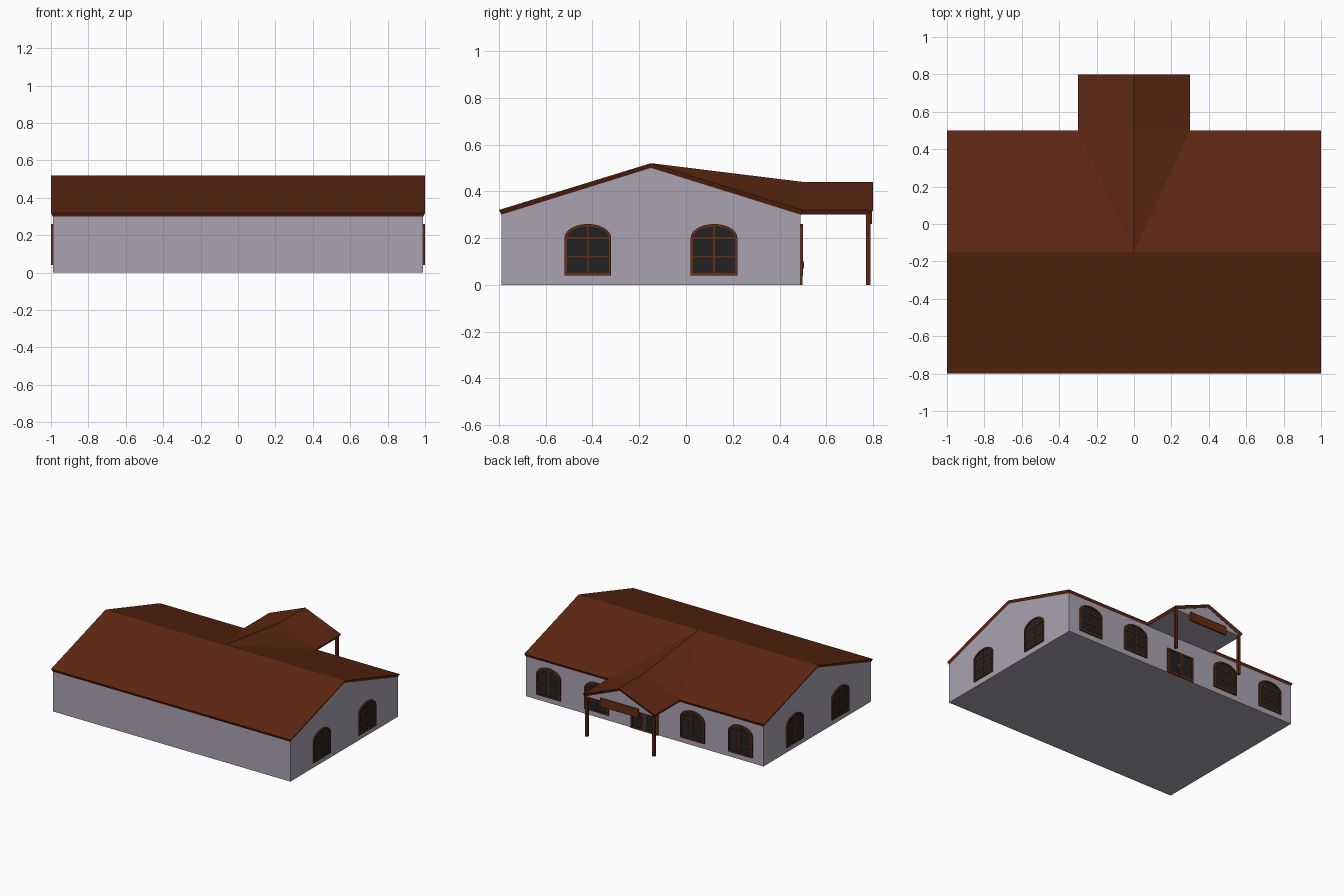
import bpy, bmesh, math

if "Cube" in bpy.data.objects:
    bpy.data.objects.remove(bpy.data.objects["Cube"])


def material(name, rgb):
    m = bpy.data.materials.new(name)
    m.diffuse_color = (*rgb, 1)
    m.use_nodes = True
    m.node_tree.nodes["Principled BSDF"].inputs["Base Color"].default_value = m.diffuse_color
    return m


WALL = material("pale_grey_wall", (0.40, 0.365, 0.44))
ROOF = material("dark_brown_roof", (0.11, 0.02, 0.006))
TRIM = material("brown_trim", (0.14, 0.026, 0.007))
GLASS = material("dark_glass", (0.016, 0.016, 0.017))
METAL = material("grey_metal", (0.10, 0.10, 0.10))


def mesh_object(name, verts, faces, mat):
    bm = bmesh.new()
    vs = [bm.verts.new(v) for v in verts]
    for f in faces:
        bm.faces.new([vs[i] for i in f])
    bmesh.ops.recalc_face_normals(bm, faces=bm.faces)
    me = bpy.data.meshes.new(name)
    bm.to_mesh(me)
    bm.free()
    me.materials.append(mat)
    ob = bpy.data.objects.new(name, me)
    bpy.context.collection.objects.link(ob)
    return ob


def loft(name, ring_a, ring_b, mat):
    """Closed solid between two matching outlines."""
    n = len(ring_a)
    faces = [(i, (i + 1) % n, n + (i + 1) % n, n + i) for i in range(n)]
    faces += [tuple(range(n)), tuple(range(n, 2 * n))]
    return mesh_object(name, ring_a + ring_b, faces, mat)


def box(name, place, u0, u1, z0, z1, d0, d1, mat):
    ring = [(u0, z0), (u1, z0), (u1, z1), (u0, z1)]
    return loft(name, [place(u, z, d0) for u, z in ring],
                [place(u, z, d1) for u, z in ring], mat)


def back_place(u, z, d):        # d is distance out from the back wall
    return (u, 0.49 + d, z)


def side_place(s):              # d is distance out from a side wall
    return lambda u, z, d: (s * (0.99 + d), u, z)


def world_place(u, z, d):
    return (u, d, z)


# main house body with gable ends
prof = [(-0.79, 0), (0.49, 0), (0.49, 0.30), (-0.15, 0.50), (-0.79, 0.30)]
loft("house_walls", [(-0.99, y, z) for y, z in prof],
     [(0.99, y, z) for y, z in prof], WALL)

# main roof slab, edges tapering inward at the bottom
slab_faces = []


def roof_slab(name, top, low, t_ends, b_ends, place):
    verts = []
    for t, b in zip(t_ends, b_ends):
        verts += [place(t, *p) for p in top] + [place(b, *p) for p in low]
    faces = [(0, 1, 7, 6), (1, 2, 8, 7), (3, 4, 10, 9), (4, 5, 11, 10),
             (0, 3, 9, 6), (2, 5, 11, 8)]
    for o in (0, 6):
        faces += [(o, o + 1, o + 4, o + 3), (o + 1, o + 2, o + 5, o + 4)]
    return mesh_object(name, verts, faces, ROOF)


roof_slab("main_roof", [(-0.8, 0.32), (-0.15, 0.52), (0.5, 0.32)],
          [(-0.79, 0.30), (-0.15, 0.50), (0.49, 0.30)],
          (-1, 1), (-0.99, 0.99), lambda t, y, z: (t, y, z))

# porch roof, its join to the main ridge, and the gable under it
roof_slab("porch_roof", [(-0.3, 0.32), (0, 0.44), (0.3, 0.32)],
          [(-0.29, 0.30), (0, 0.42), (0.29, 0.30)],
          (0.5, 0.8), (0.49, 0.79), lambda t, x, z: (x, t, z))
mesh_object("porch_roof_join",
            [(0, -0.15, 0.52), (0, 0.5, 0.44), (0.3, 0.5, 0.32), (-0.3, 0.5, 0.32)],
            [(0, 2, 1), (0, 1, 3)], ROOF)
tri = [(-0.29, 0.30), (0.29, 0.30), (0, 0.42)]
loft("porch_gable", [(x, 0.485, z) for x, z in tri],
     [(x, 0.788, z) for x, z in tri], WALL)

# porch posts and the blank board between them
for s, side in ((-1, "left"), (1, "right")):
    box(f"porch_post_{side}", world_place, s * 0.28 - 0.01, s * 0.28 + 0.01,
        0, 0.305, 0.77, 0.79, ROOF)
box("porch_board", world_place, -0.16, 0.16, 0.26, 0.325, 0.782, 0.796, TRIM)


# arched windows
def arch(u, w, z0, rise, place, d, n=14):
    pts = [(u - w, z0), (u + w, z0)]
    for i in range(n + 1):
        a = math.pi * i / n
        pts.append((u + w * math.cos(a), 0.20 + rise * math.sin(a)))
    return [place(p, z, d) for p, z in pts]


def window(name, u, place):
    rings = [arch(u, 0.10, 0.04, 0.06, place, 0), arch(u, 0.10, 0.04, 0.06, place, 0.01),
             arch(u, 0.09, 0.05, 0.05, place, 0.01), arch(u, 0.09, 0.05, 0.05, place, 0)]
    n = len(rings[0])
    faces = [(r * n + i, r * n + (i + 1) % n,
              (r + 1) % 4 * n + (i + 1) % n, (r + 1) % 4 * n + i)
             for r in range(4) for i in range(n)]
    mesh_object(name + "_frame", sum(rings, []), faces, TRIM)
    loft(name + "_glass", arch(u, 0.092, 0.048, 0.052, place, 0.0),
         arch(u, 0.092, 0.048, 0.052, place, 0.004), GLASS)
    box(name + "_upright_bar", place, u - 0.004, u + 0.004, 0.045, 0.255, 0.001, 0.008, TRIM)
    for k, z in enumerate((0.12, 0.20)):
        box(f"{name}_cross_bar_{k + 1}", place, u - 0.095, u + 0.095,
            z - 0.004, z + 0.004, 0.001, 0.0075, TRIM)


for i, x in enumerate((-0.8, -0.4, 0.4, 0.8)):
    window(f"back_window_{i + 1}", x, back_place)
for s, side in ((-1, "left"), (1, "right")):
    for i, y in enumerate((-0.42, 0.12)):
        window(f"{side}_window_{i + 1}", y, side_place(s))

# double door with glass panels and handles
box("door_glass", back_place, -0.11, 0.11, 0.005, 0.185, 0, 0.004, GLASS)
for s, side in ((-1, "left"), (1, "right")):
    for part, a, b in (("outer", 0.100, 0.115), ("inner", 0.001, 0.014)):
        box(f"door_{side}_{part}_stile", back_place, min(s * a, s * b), max(s * a, s * b),
            0, 0.19, 0, 0.009, TRIM)
    box(f"door_{side}_handle", back_place, s * 0.02 - 0.004, s * 0.02 + 0.004,
        0.07, 0.10, 0.002, 0.014, METAL)
box("door_top_rail", back_place, -0.115, 0.115, 0.178, 0.19, 0, 0.0085, TRIM)
box("door_bottom_rail", back_place, -0.115, 0.115, 0, 0.015, 0, 0.0085, TRIM)
